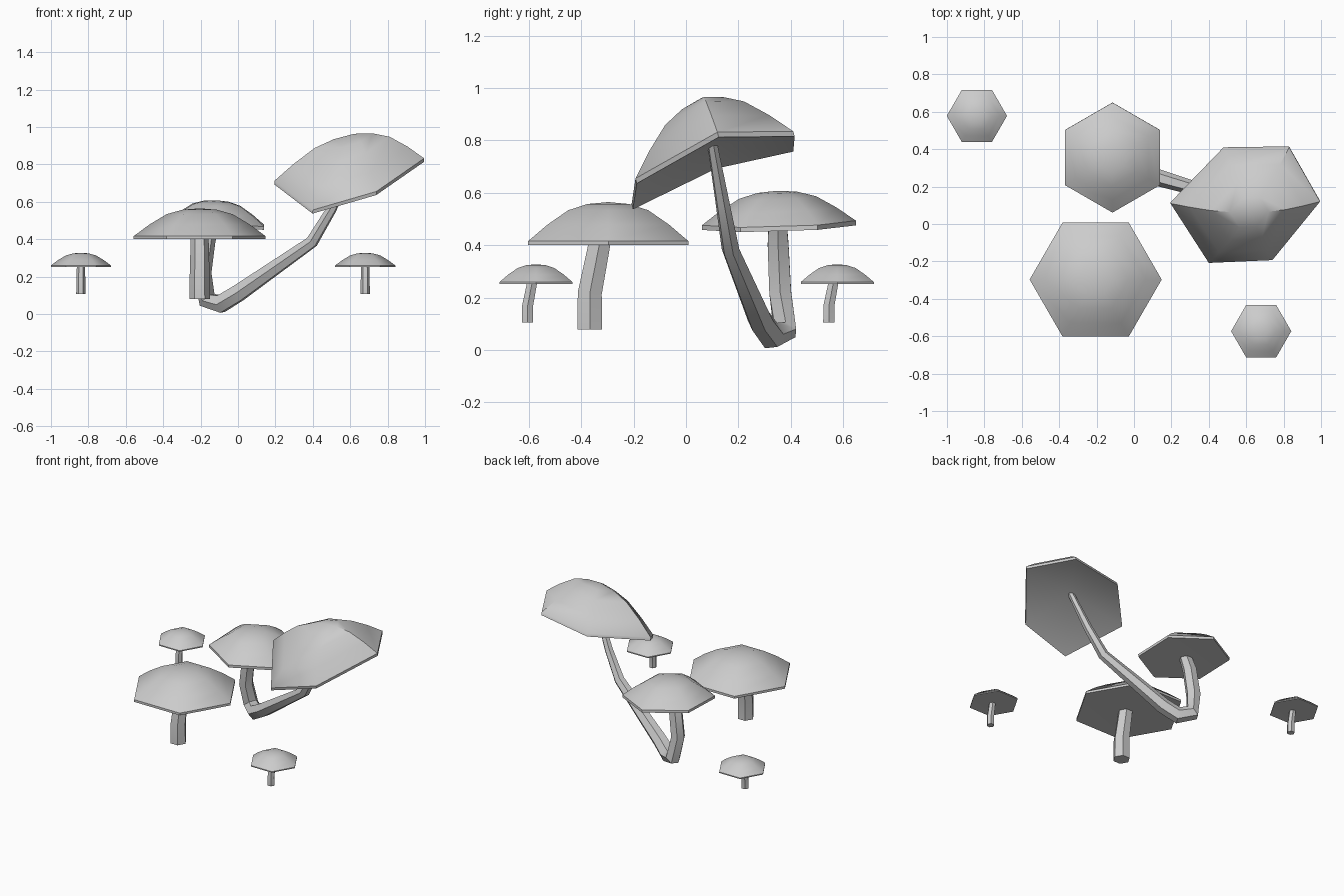
import bpy, bmesh, math
from mathutils import Vector, Quaternion

if "Cube" in bpy.data.objects:
    bpy.data.objects.remove(bpy.data.objects["Cube"])

SIDES = 6


def finish(name, bm, angle):
    bmesh.ops.recalc_face_normals(bm, faces=bm.faces)
    mesh = bpy.data.meshes.new(name)
    bm.to_mesh(mesh)
    bm.free()
    obj = bpy.data.objects.new(name, mesh)
    bpy.context.collection.objects.link(obj)
    bpy.ops.object.select_all(action='DESELECT')
    obj.select_set(True)
    bpy.context.view_layer.objects.active = obj
    bpy.ops.object.shade_smooth_by_angle(angle=math.radians(angle))


def bridge(bm, a, b):
    for i in range(SIDES):
        j = (i + 1) % SIDES
        bm.faces.new((a[i], a[j], b[j], b[i]))


def fan(bm, ring, point):
    tip = bm.verts.new(point)
    for i in range(SIDES):
        bm.faces.new((ring[i], ring[(i + 1) % SIDES], tip))


def cap(name, rim, centre, apex, lip, under):
    """Six-sided dome over a rim, with a thin lip and a closed underside."""
    bm = bmesh.new()
    c, up = Vector(centre), Vector(apex) - Vector(centre)
    rim = [Vector(p) for p in rim]
    down = up.normalized() * -lip
    rings = [[bm.verts.new(p + down) for p in rim]]
    for r, h in ((1, 0), (0.76, 0.42), (0.5, 0.79), (0.26, 0.95)):
        rings.append([bm.verts.new(c + (p - c) * r + up * h) for p in rim])
    for a, b in zip(rings, rings[1:]):
        bridge(bm, a, b)
    fan(bm, rings[-1], apex)
    fan(bm, rings[0], under)
    finish(name, bm, 40)


def stem(name, path):
    """Hexagonal tube swept along (x, y, z, radius) points."""
    bm = bmesh.new()
    pts = [Vector(p[:3]) for p in path]
    dirs = [(b - a).normalized() for a, b in zip(pts, pts[1:])]
    side, prev, rings = Vector((1, 0, 0)), None, []
    for i, p in enumerate(pts):
        t = (dirs[max(i - 1, 0)] + dirs[min(i, len(dirs) - 1)]).normalized()
        if prev is not None:
            side = prev.rotation_difference(t) @ side
        side = (side - t * side.dot(t)).normalized()
        prev = t
        rings.append([bm.verts.new(p + Quaternion(t, math.tau * k / SIDES) @ side * path[i][3])
                      for k in range(SIDES)])
    for a, b in zip(rings, rings[1:]):
        bridge(bm, a, b)
    bm.faces.new(rings[0])
    bm.faces.new(rings[-1])
    finish(name, bm, 40)


def hexagon(x, y, z, radius, turn=0, sx=0, sy=0):
    out = []
    for k in range(SIDES):
        a = math.tau * k / SIDES + turn
        dx, dy = radius * math.cos(a), radius * math.sin(a)
        out.append((x + dx, y + dy, z + sx * dx + sy * dy))
    return out


# Upright mushrooms: one design at three sizes and places
for name, x, y, z, R in (("medium", -0.205, -0.297, 0.40, 0.353),
                         ("small_left", -0.84, 0.578, 0.252, 0.161),
                         ("small_right", 0.68, -0.573, 0.252, 0.161)):
    lip = 0.045 * R
    cap(name + "_cap", hexagon(x, y, z + lip, R), (x, y, z + lip),
        (x, y, z + 0.467 * R), lip, (x, y, z + 0.02 * R))
    stem(name + "_stem", [(x, y - 0.2 * R, z - 0.91 * R, 0.155 * R),
                          (x, y - 0.2 * R, z - 0.52 * R, 0.15 * R),
                          (x, y - 0.09 * R, z + 0.04 * R, 0.135 * R)])

# Rear cap, slightly tilted
cap("rear_cap", hexagon(-0.115, 0.355, 0.485, 0.294, math.pi / 6, -0.05, 0.03),
    (-0.115, 0.355, 0.485), (-0.115, 0.35, 0.608), 0.018, (-0.115, 0.355, 0.472))

# Large leaning cap, bent across its middle
cap("leaning_cap", [(0.995, 0.12, 0.832), (0.83, 0.41, 0.835), (0.48, 0.405, 0.777),
                    (0.195, 0.11, 0.712), (0.40, -0.208, 0.556), (0.74, -0.193, 0.655)],
    (0.61, 0.105, 0.79), (0.62, 0.06, 0.963), 0.02, (0.61, 0.105, 0.78))

# Shared stem running from the rear cap down and up to the leaning cap
stem("forked_stem", [(-0.13, 0.35, 0.485, 0.04), (-0.165, 0.352, 0.40, 0.046),
                     (-0.19, 0.36, 0.22, 0.048), (-0.165, 0.378, 0.075, 0.05),
                     (-0.09, 0.325, 0.055, 0.054), (0.0, 0.285, 0.11, 0.05),
                     (0.395, 0.17, 0.385, 0.035), (0.50, 0.14, 0.56, 0.028),
                     (0.61, 0.10, 0.79, 0.02)])
